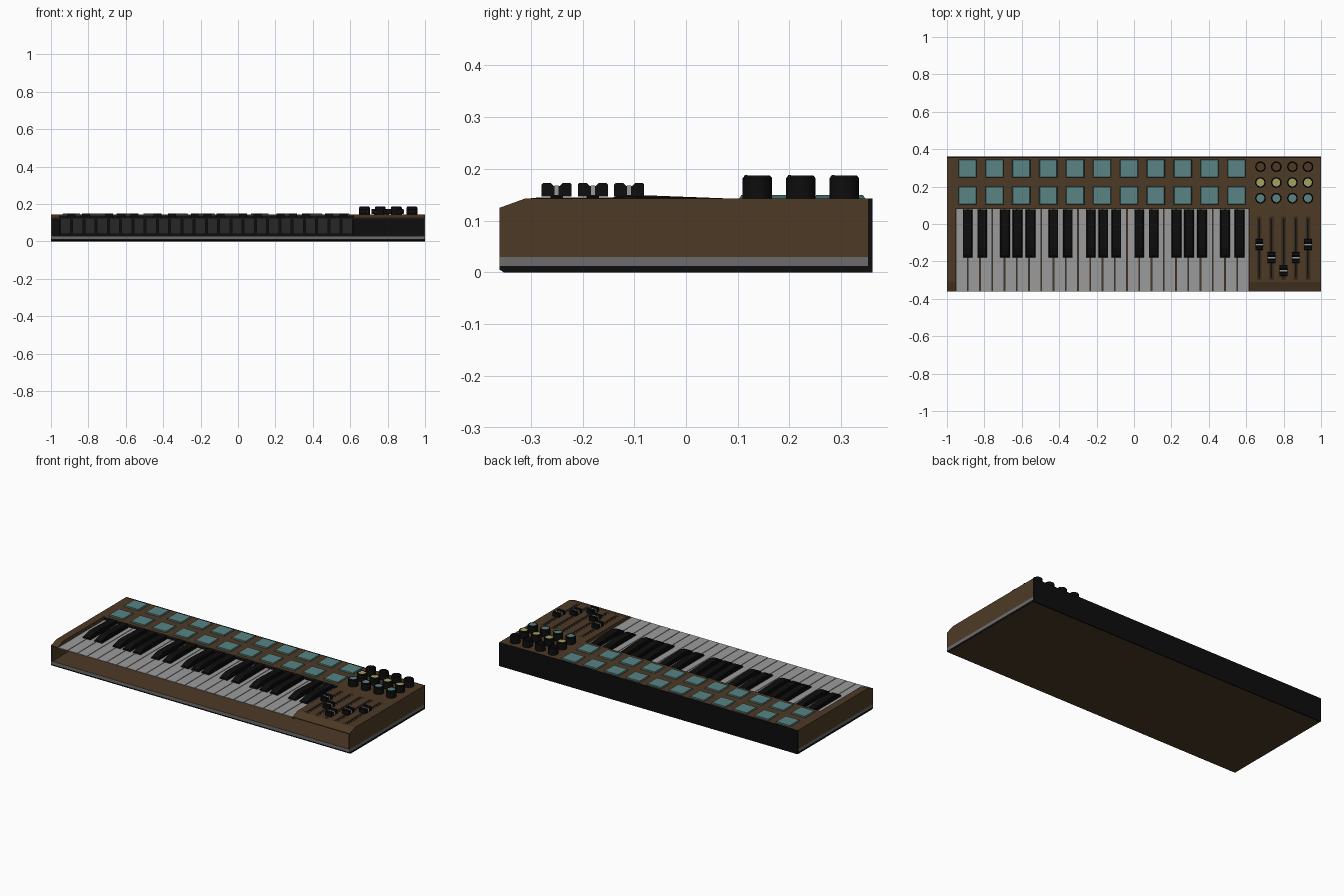
import bpy, bmesh, math

if "Cube" in bpy.data.objects:
    bpy.data.objects.remove(bpy.data.objects["Cube"])


def mat(name, r, g, b):
    m = bpy.data.materials.new(name)
    m.diffuse_color = (r, g, b, 1)
    m.use_nodes = True
    m.node_tree.nodes["Principled BSDF"].inputs["Base Color"].default_value = m.diffuse_color
    return m


BROWN = mat("walnut brown", 0.075, 0.042, 0.019)
DARK = mat("slot brown", 0.04, 0.023, 0.012)
BLACK = mat("black", 0.004, 0.004, 0.004)
GREY = mat("trim grey", 0.15, 0.15, 0.15)
CHAR = mat("charcoal", 0.02, 0.02, 0.02)
WHITE = mat("key white", 0.33, 0.33, 0.33)
TEAL = mat("pad teal", 0.10, 0.23, 0.23)
DTEAL = mat("pad edge teal", 0.045, 0.11, 0.11)
YELLOW = mat("knob yellow", 0.36, 0.36, 0.12)


def finish(name, bm, *mats):
    bmesh.ops.recalc_face_normals(bm, faces=bm.faces)
    me = bpy.data.meshes.new(name)
    bm.to_mesh(me)
    bm.free()
    for m in mats:
        me.materials.append(m)
    ob = bpy.data.objects.new(name, me)
    bpy.context.collection.objects.link(ob)
    return ob


def add_prism(bm, pts, x0, x1):
    """Extrude a closed (y, z) profile along x."""
    a = [bm.verts.new((x0, y, z)) for y, z in pts]
    b = [bm.verts.new((x1, y, z)) for y, z in pts]
    faces = [bm.faces.new(a), bm.faces.new(b[::-1])]
    n = len(pts)
    for i in range(n):
        j = (i + 1) % n
        faces.append(bm.faces.new((a[i], b[i], b[j], a[j])))
    return faces


def add_box(bm, x0, x1, y0, y1, z0, z1, inset=0.0):
    """Box whose top can be inset on all four sides."""
    def ring(i, z):
        return [bm.verts.new(p) for p in ((x0 + i, y0 + i, z), (x1 - i, y0 + i, z),
                                          (x1 - i, y1 - i, z), (x0 + i, y1 - i, z))]
    lo, hi = ring(0, z0), ring(inset, z1)
    bm.faces.new(lo[::-1])
    top = bm.faces.new(hi)
    for i in range(4):
        j = (i + 1) % 4
        bm.faces.new((lo[i], lo[j], hi[j], hi[i]))
    return top


def box(name, dims, m):
    bm = bmesh.new()
    add_box(bm, *dims)
    return finish(name, bm, m)


def prism(name, pts, x0, x1, m):
    bm = bmesh.new()
    add_prism(bm, pts, x0, x1)
    return finish(name, bm, m)


def lathe(name, pts, x, y, m, n=20):
    """Turn a closed (radius, z) ring profile around a vertical axis."""
    bm = bmesh.new()
    rings = [[bm.verts.new((x + r * math.cos(2 * math.pi * i / n),
                            y + r * math.sin(2 * math.pi * i / n), z)) for i in range(n)]
             for r, z in pts]
    for k, a in enumerate(rings):
        b = rings[(k + 1) % len(rings)]
        for i in range(n):
            j = (i + 1) % n
            bm.faces.new((a[i], a[j], b[j], b[i]))
    ob = finish(name, bm, m)
    for o in bpy.context.selected_objects:
        o.select_set(False)
    ob.select_set(True)
    bpy.context.view_layer.objects.active = ob
    bpy.ops.object.shade_smooth_by_angle(angle=math.radians(35))
    return ob


TOP, FLOOR = 0.143, 0.03
KX0, KX1, KY = -0.955, 0.617, 0.08     # key well limits

# Base: black plinth with brown underside, grey trim band with brown floor
bm = bmesh.new()
add_prism(bm, [(-0.352, 0), (-0.36, 0.005), (-0.36, 0.012), (0.352, 0.012), (0.352, 0)], -1, 1)
base = finish("base_plate", bm, BLACK, BROWN)
bm = bmesh.new()
add_box(bm, -1, 1, -0.36, 0.352, 0.012, FLOOR)
trim = finish("trim_band", bm, GREY, BROWN)
for p in base.data.polygons:
    p.material_index = 1 if p.normal.z < -0.9 else 0
for p in trim.data.polygons:
    p.material_index = 1 if p.normal.z > 0.9 else 0

# Shell: back wall, side walls, thin top panels, front left open
box("back_wall", (-1, 1, 0.352, 0.36, 0, TOP), BLACK)
side = [(-0.36, FLOOR), (-0.36, 0.125), (-0.31, TOP), (0.352, TOP), (0.352, FLOOR)]
prism("left_wall", side, -1, -0.993, BROWN)
prism("right_wall", side, 0.993, 1, BROWN)
sheet = [(-0.36, 0.12), (-0.36, 0.125), (-0.31, TOP), (0.358, TOP), (0.358, 0.138), (-0.31, 0.138)]
prism("left_top", sheet, -0.999, KX0, BROWN)
prism("right_top", sheet, KX1, 0.999, BROWN)
box("rear_top", (KX0, KX1, KY, 0.358, 0.138, TOP), BROWN)
lip = [(-0.36, 0.112), (-0.36, 0.125), (-0.31, TOP - 0.001), (KY, TOP - 0.001), (KY, 0.112)]
prism("left_lip", lip, KX0 - 0.004, KX0, BROWN)
prism("right_lip", lip, KX1, KX1 + 0.004, BROWN)
box("well_back", (KX0, KX1, KY, KY + 0.005, FLOOR, TOP - 0.001), BLACK)

# White keys: thin tops with charcoal hangers at the rear
W = (KX1 - KX0) / 24
keys, hangers = bmesh.new(), bmesh.new()
for i in range(24):
    x = KX0 + i * W
    add_box(keys, x + 0.002, x + W - 0.002, -0.36, KY, 0.119, 0.124)
    add_box(hangers, x + 0.005, x + W - 0.005, 0.068, 0.074, 0.04, 0.119)
finish("white_keys", keys, WHITE)
finish("key_hangers", hangers, CHAR)

# Black keys: wide skirt, narrower sloped crown
bm = bmesh.new()
shift = {1: 0.0, 2: 0.012, 4: 0.003, 5: 0.005, 6: 0.009}
for i in range(1, 24):
    if i % 7 in shift:
        x = KX0 + i * W + shift[i % 7]
        add_box(bm, x - 0.027, x + 0.027, -0.18, KY - 0.002, 0.12, 0.132, 0.003)
        add_prism(bm, [(-0.177, 0.13), (-0.165, 0.139), (-0.125, 0.149),
                       (-0.08, 0.149), (KY - 0.002, 0.143), (KY - 0.002, 0.13)],
                  x - 0.021, x + 0.021)
finish("black_keys", bm, BLACK)

# Pads: two rows of eleven, darker bevelled rim around the teal face
bm = bmesh.new()
for y in (0.152, 0.297):
    for i in range(11):
        x = -0.89 + 0.1438 * i
        top = add_box(bm, x - 0.05, x + 0.05, y - 0.05, y + 0.05, TOP - 0.002, 0.150, 0.005)
        top.material_index = 1
finish("pads", bm, DTEAL, TEAL)

# Knobs: hollow at the rear, coloured caps in the other rows
R = 0.0285
for row, (y, cap) in enumerate(((0.306, None), (0.222, YELLOW), (0.138, TEAL))):
    for x in (0.676, 0.761, 0.847, 0.93):
        lathe("knob", [(R, TOP), (R, 0.182), (R - 0.004, 0.187), (0.021, 0.187), (0.021, TOP)],
              x, y, BLACK)
        if cap:
            bm = bmesh.new()
            ring = [bm.verts.new((x + 0.0215 * math.cos(math.tau * k / 20),
                                  y + 0.0215 * math.sin(math.tau * k / 20), 0.1855))
                    for k in range(20)]
            bm.faces.new(ring)
            finish("knob_cap", bm, cap)
        # pointer mark across the rim
        box("knob_pointer", (x - 0.003, x + 0.003, y - R + 0.004, y - 0.019, 0.1865, 0.1878), GREY)

# Sliders: slot with border, stem, and a ridged cap with a pale stripe
for x, y in zip((0.67, 0.735, 0.80, 0.865, 0.93), (-0.11, -0.18, -0.25, -0.18, -0.11)):
    box("slider_slot", (x - 0.013, x + 0.013, -0.30, 0.04, TOP - 0.001, TOP + 0.0008), DARK)
    box("slider_groove", (x - 0.004, x + 0.004, -0.29, 0.03, TOP, TOP + 0.0014), BLACK)
    box("slider_stem", (x - 0.008, x + 0.008, y - 0.012, y + 0.012, TOP, 0.15), BLACK)
    prism("slider_cap", [(y - 0.029, 0.147), (y - 0.029, 0.170), (y - 0.026, 0.173),
                         (y - 0.012, 0.173), (y - 0.006, 0.167), (y + 0.006, 0.167),
                         (y + 0.012, 0.173), (y + 0.026, 0.173), (y + 0.029, 0.170),
                         (y + 0.029, 0.147)], x - 0.021, x + 0.021, BLACK)
    box("slider_stripe", (x - 0.0215, x + 0.0215, y - 0.004, y + 0.004, 0.15, 0.168), WHITE)
